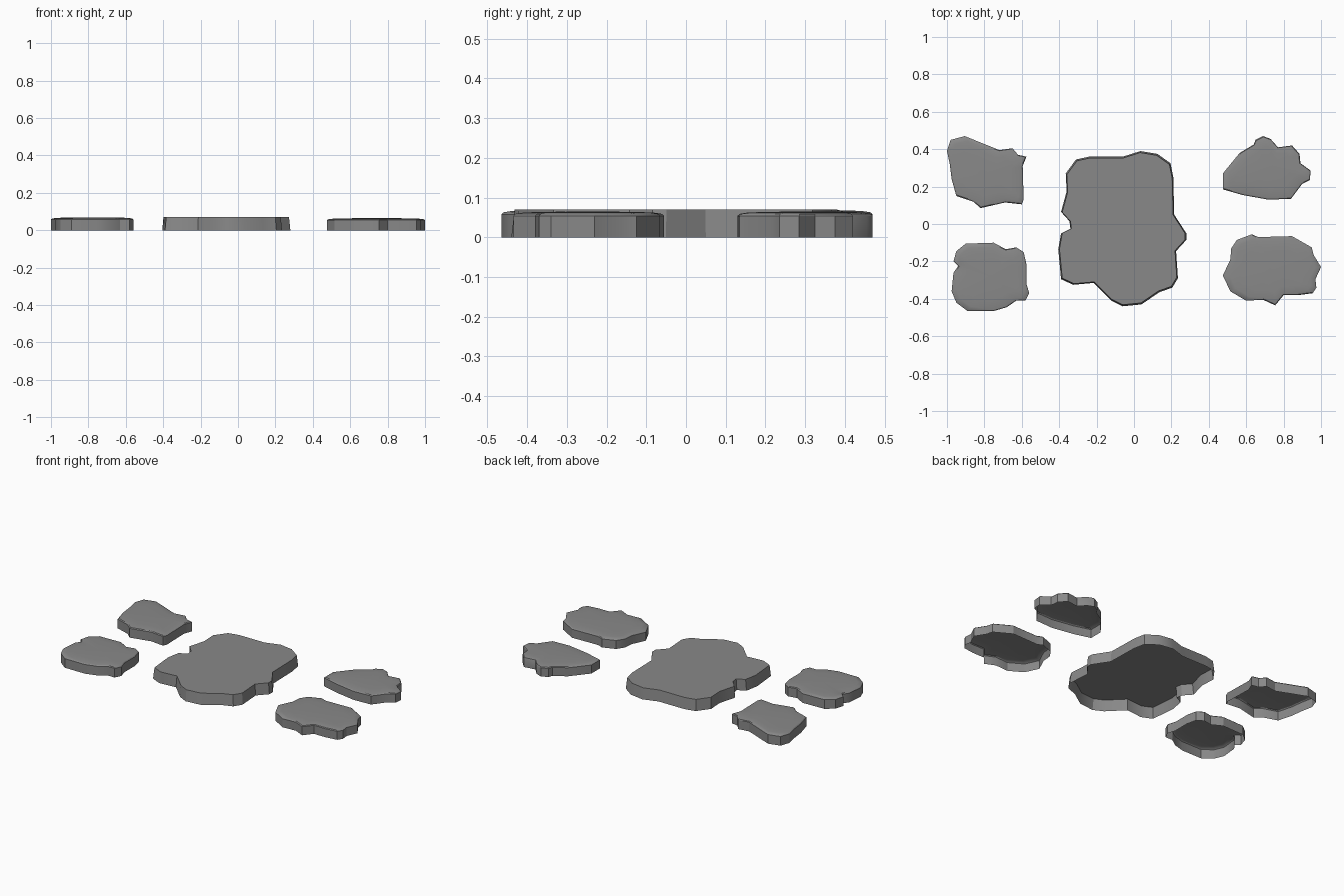
import bpy
import bmesh
from mathutils import Vector

if "Cube" in bpy.data.objects:
    bpy.data.objects.remove(bpy.data.objects["Cube"], do_unlink=True)

# One stone grey for every slab
stone = bpy.data.materials.new("stone_grey")
stone.use_nodes = True
colour = (0.25, 0.25, 0.25, 1)
stone.diffuse_color = colour
shader = next(n for n in stone.node_tree.nodes if n.type == "BSDF_PRINCIPLED")
shader.inputs["Base Color"].default_value = colour


def make_slab(name, outline, rings, crown=None):
    """Loft an outline (in hundredths) through (scale, height) rings, open below.
    The top closes flat, or as a soft dome when a crown height is given."""
    points = [Vector((x, y, 0)) / 100 for x, y in outline]
    centre = sum(points, Vector()) / len(points)
    count = len(points)
    bm = bmesh.new()
    loops = []
    for scale, height in rings:
        up = Vector((0, 0, height))
        loops.append([bm.verts.new(centre + (p - centre) * scale + up) for p in points])
    for low, high in zip(loops, loops[1:]):
        for i in range(count):
            j = (i + 1) % count
            bm.faces.new((low[i], high[i], high[j], low[j]))
    top = loops[-1]
    if crown is None:
        bm.faces.new(list(reversed(top)))
    else:
        peak = bm.verts.new(centre + Vector((0, 0, crown)))
        for i in range(count):
            bm.faces.new((top[i], peak, top[(i + 1) % count]))
    mesh = bpy.data.meshes.new(name)
    bm.to_mesh(mesh)
    bm.free()
    mesh.materials.append(stone)
    slab = bpy.data.objects.new(name, mesh)
    bpy.context.collection.objects.link(slab)
    bpy.ops.object.select_all(action="DESELECT")
    slab.select_set(True)
    bpy.context.view_layer.objects.active = slab
    bpy.ops.object.shade_smooth_by_angle()


def dome_rings(crown):
    """Upright wall, then a softly rounded shoulder below the crown."""
    return [(1, 0), (1, crown - .011), (.97, crown - .006),
            (.87, crown - .003), (.65, crown - .001)]


# Outlines, clockwise from above
centre_outline = [
    (-31, 34.5), (-24, 36), (-6, 36), (3.5, 39), (12.5, 37.5), (19.5, 32.5),
    (21, 25), (21.5, 5), (28, -5), (28, -8.5), (22.5, -14.5), (23.5, -29),
    (20.5, -34), (13.5, -36.5), (4, -43), (-6, -44), (-12, -41), (-21.5, -31.5),
    (-32.5, -32.5), (-39, -29.5), (-40.5, -13.5), (-39, -5), (-34, -2.5),
    (-34.5, 1.5), (-39, 6.5), (-36, 17.5), (-36.5, 27)]
back_right_outline = [
    (-100, 39), (-98, 45), (-90.5, 47), (-72, 39.5), (-65, 40.5), (-62, 37),
    (-57.5, 36), (-59.5, 31), (-59, 13), (-60, 10.5), (-69, 11.5), (-82, 8.5),
    (-86, 12), (-95, 15), (-97.5, 24), (-98.5, 32)]
front_right_outline = [
    (-95, -14.5), (-90, -10.5), (-75, -10), (-68.5, -13.5), (-63, -12.5),
    (-59, -15), (-57.5, -21.5), (-57.5, -32), (-56, -37), (-58, -41), (-63, -41),
    (-68, -44.5), (-75, -46.5), (-89, -46.5), (-95, -42), (-97.5, -36),
    (-96.5, -26), (-94, -22.5), (-96.5, -20)]
back_left_outline = [
    (47.5, 27), (56.5, 38), (64, 42.5), (65, 45), (69, 47), (73, 45.5), (77, 41),
    (84.5, 42), (88.5, 37.5), (89, 32.5), (94.5, 28.5), (94, 23.5), (90, 21.5),
    (84, 13.5), (72, 13), (58, 15.5), (47.5, 18.5)]
front_left_outline = [
    (55, -8.5), (63, -5.5), (66.5, -7), (84.5, -6.5), (95, -12.5), (96, -16.5),
    (100, -23), (97, -29.5), (97.5, -34), (95.5, -37), (88, -38), (80, -38),
    (75.5, -43.5), (69, -40.5), (60, -41), (51.5, -36), (47.5, -27.5),
    (51.5, -19), (52, -13)]

# Large flat slab in the middle, its wall leaning in slightly
make_slab("centre_slab", centre_outline, [(1, 0), (.98, .07)])

# Four small domed slabs around it
for name, outline, crown in (
        ("back_right_slab", back_right_outline, .069),
        ("front_right_slab", front_right_outline, .069),
        ("back_left_slab", back_left_outline, .065),
        ("front_left_slab", front_left_outline, .065)):
    make_slab(name, outline, dome_rings(crown), crown)
